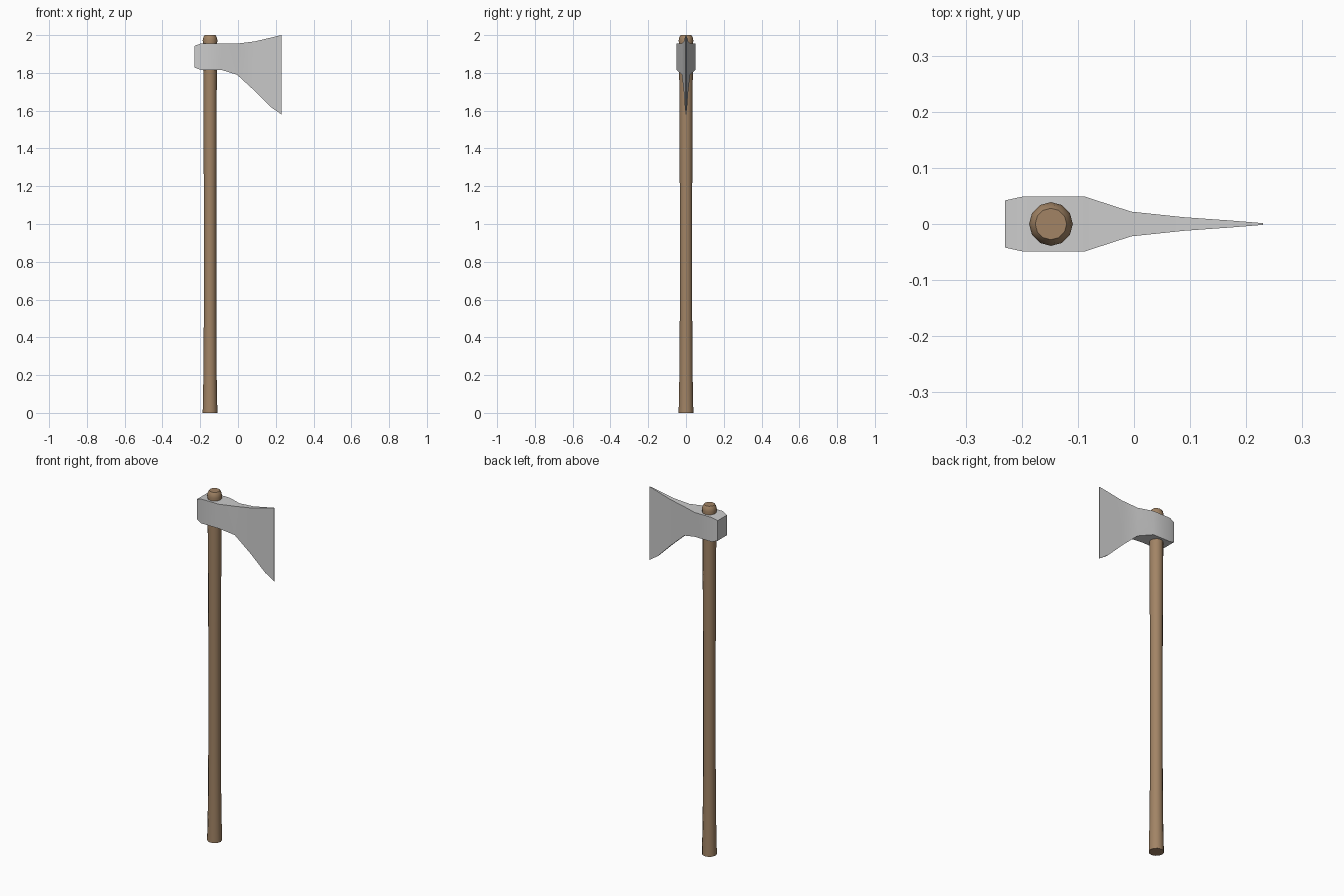
import bpy, bmesh, math

if "Cube" in bpy.data.objects:
    bpy.data.objects.remove(bpy.data.objects["Cube"])


def loft(name, rings, angle):
    """Skin a list of closed rings and cap both ends."""
    bm = bmesh.new()
    loops = [[bm.verts.new(p) for p in ring] for ring in rings]
    for a, b in zip(loops, loops[1:]):
        n = len(a)
        for i in range(n):
            j = (i + 1) % n
            bm.faces.new((a[i], a[j], b[j], b[i]))
    bm.faces.new(loops[0][::-1])
    bm.faces.new(loops[-1])
    bmesh.ops.recalc_face_normals(bm, faces=bm.faces)
    mesh = bpy.data.meshes.new(name)
    bm.to_mesh(mesh)
    bm.free()
    obj = bpy.data.objects.new(name, mesh)
    bpy.context.collection.objects.link(obj)
    bpy.ops.object.select_all(action='DESELECT')
    obj.select_set(True)
    bpy.context.view_layer.objects.active = obj
    bpy.ops.object.shade_smooth_by_angle(angle=math.radians(angle))
    return obj


# Wooden handle: 12-sided, flared at the foot, rounded knob at the top
SIDES, HANDLE_X = 12, -0.148
profile = [(0, 0.039), (0.2, 0.035), (0.5, 0.033), (1.2, 0.033), (1.6, 0.035),
           (1.82, 0.036), (1.945, 0.036), (1.972, 0.039), (1.99, 0.035), (2.0, 0.028)]
handle = loft("handle", [
    [(HANDLE_X + r * math.cos(math.tau * i / SIDES),
      r * math.sin(math.tau * i / SIDES), z) for i in range(SIDES)]
    for z, r in profile], 35)
wood = bpy.data.materials.new("wood")
wood.diffuse_color = (0.36, 0.23, 0.13, 1)
wood.use_nodes = True
wood.node_tree.nodes["Principled BSDF"].inputs["Base Color"].default_value = wood.diffuse_color
handle.data.materials.append(wood)

# Axe head: rectangular sections (x, half thickness, bottom, top) from poll to edge
sections = [(-0.23, 0.042, 1.828, 1.943), (-0.198, 0.049, 1.816, 1.955),
            (-0.088, 0.049, 1.816, 1.955), (-0.005, 0.022, 1.79, 1.955),
            (0.09, 0.012, 1.703, 1.967), (0.175, 0.006, 1.618, 1.987),
            (0.23, 0.0015, 1.58, 2.0)]
loft("axe_head", [
    [(x, -w, lo), (x, w, lo), (x, w, hi), (x, -w, hi)]
    for x, w, lo, hi in sections], 35)
